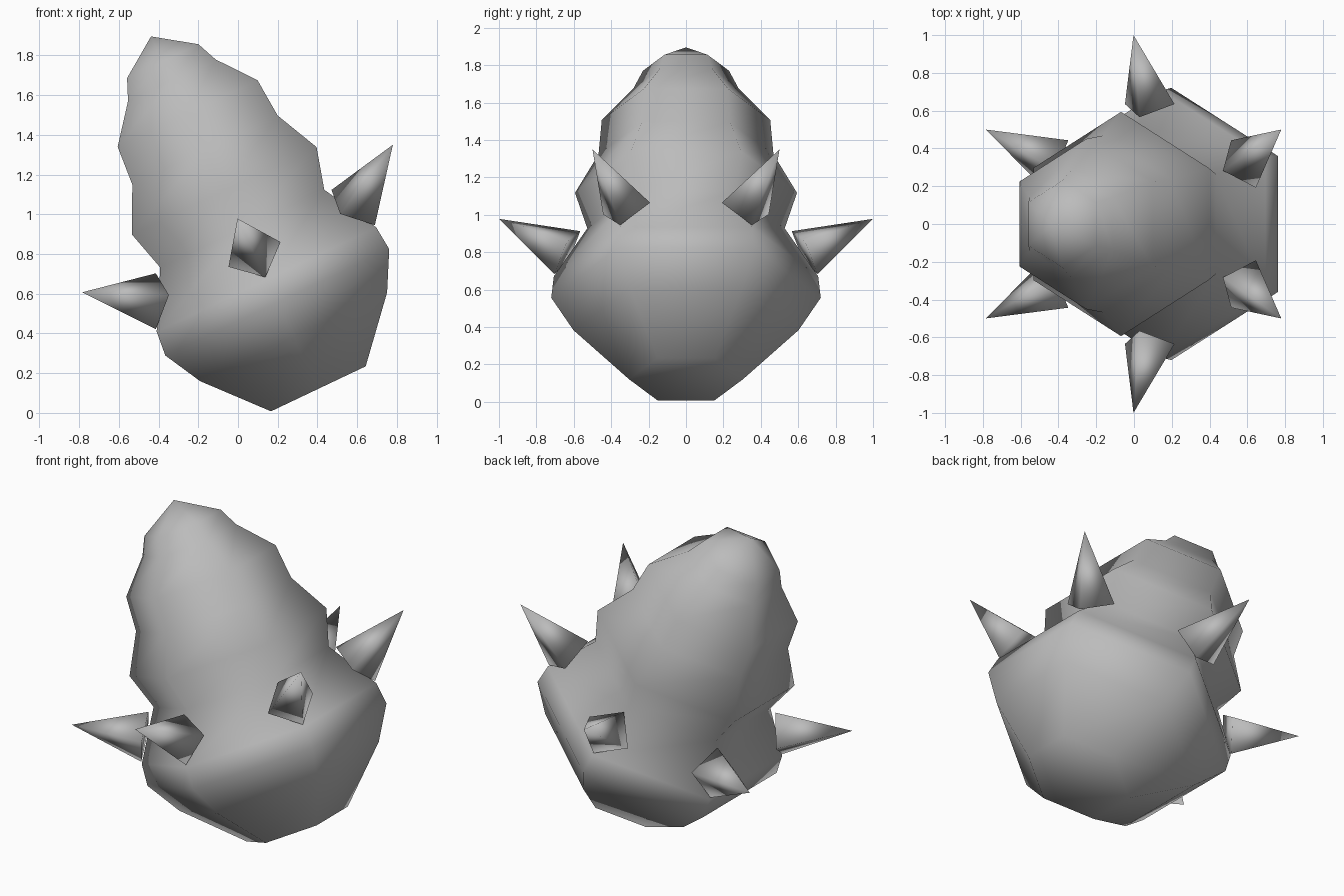
import bpy, bmesh, math
from mathutils import Matrix, Vector

cube = bpy.data.objects.get("Cube")
if cube:
    bpy.data.objects.remove(cube, do_unlink=True)

grey = bpy.data.materials.new("plain grey")
grey.use_nodes = True
colour = (0.5, 0.5, 0.5, 1)
grey.diffuse_color = colour
grey.node_tree.nodes["Principled BSDF"].inputs["Base Color"].default_value = colour

# The whole model leans back along one tilted axis
LEAN = Matrix.Translation((0.377, 0, 0.179)) @ Matrix.Rotation(math.radians(-25.4), 4, 'Y')


def finish(name, bm):
    bmesh.ops.recalc_face_normals(bm, faces=bm.faces)
    bm.transform(LEAN)
    for f in bm.faces:
        f.smooth = True
    mesh = bpy.data.meshes.new(name)
    bm.to_mesh(mesh)
    bm.free()
    mesh.materials.append(grey)
    ob = bpy.data.objects.new(name, mesh)
    bpy.context.collection.objects.link(ob)
    return ob


# Six-sided body: (height along the axis, distance to the flat sides)
profile = [(-0.064, 0.264), (0.226, 0.521), (0.418, 0.624), (0.545, 0.612),
           (0.829, 0.457), (1.039, 0.514), (1.267, 0.405), (1.47, 0.39),
           (1.656, 0.244), (1.762, 0.199)]
bm = bmesh.new()
rings = []
for height, apothem in profile:
    radius = apothem / math.cos(math.radians(30))
    rings.append([bm.verts.new((radius * math.cos(a), radius * math.sin(a), height))
                  for a in (math.radians(30 + 60 * i) for i in range(6))])
for low, high in zip(rings, rings[1:]):
    for i in range(6):
        j = (i + 1) % 6
        bm.faces.new((low[i], low[j], high[j], high[i]))
bm.faces.new(rings[0])
tip = bm.verts.new((0, 0, 1.9))
for i in range(6):
    bm.faces.new((rings[-1][i], rings[-1][(i + 1) % 6], tip))
finish("body", bm)

# Six four-sided spikes seated on the corners of the body
base, point = Vector((0.635, 0, 0.685)), Vector((1.0, 0, 0.885))
along = (point - base).normalized()
side = Vector((0, 1, 0))
up = along.cross(side)
for k in range(6):
    bm = bmesh.new()
    corners = [bm.verts.new(base + 0.145 * d) for d in (side, up, -side, -up)]
    apex = bm.verts.new(point)
    bm.faces.new(corners)
    for i in range(4):
        bm.faces.new((corners[i], corners[(i + 1) % 4], apex))
    bm.transform(Matrix.Rotation(math.radians(30 + 60 * k), 4, 'Z'))
    finish(f"spike_{k + 1}", bm)
